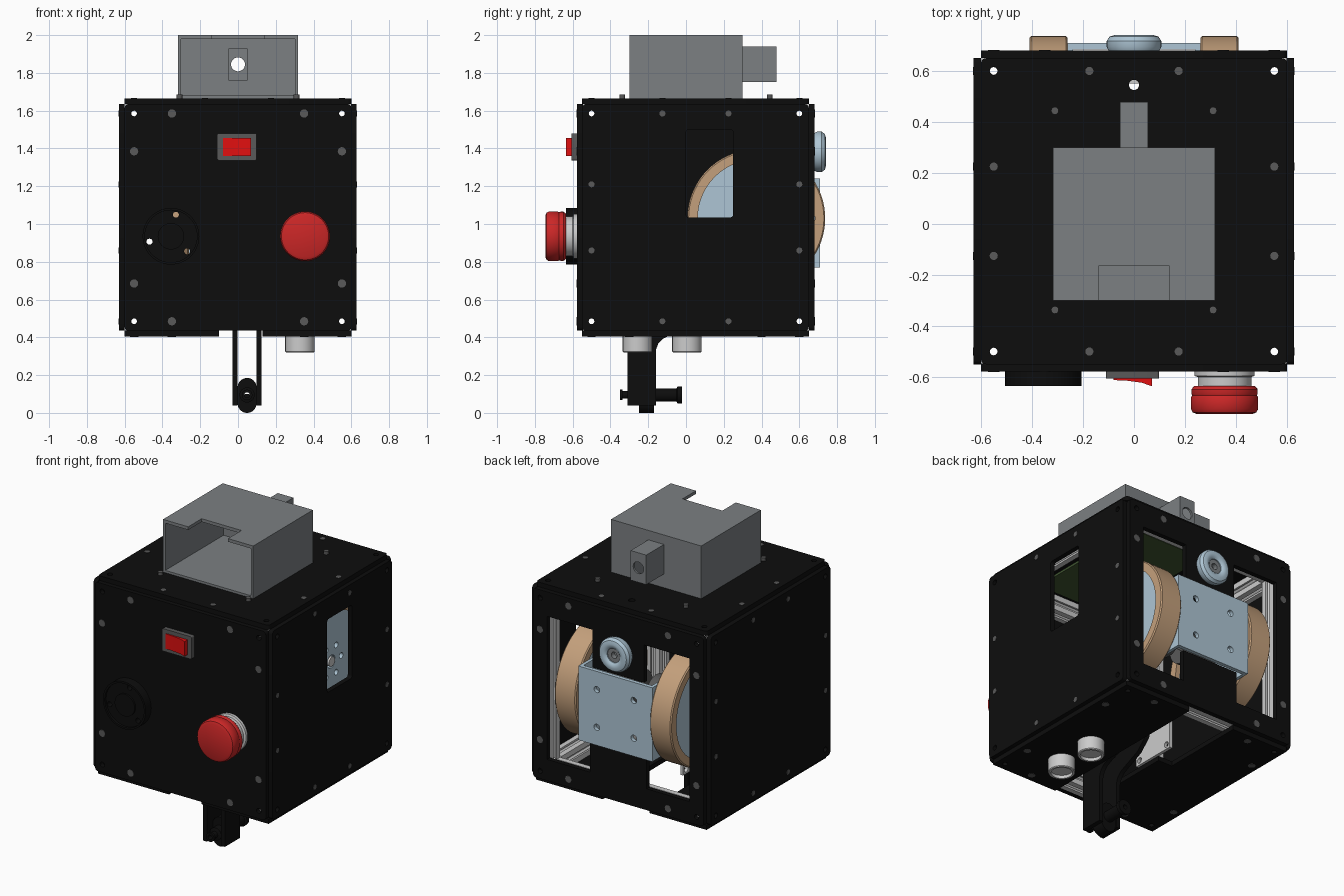
import bpy, bmesh
from math import sin, cos, pi, radians
from mathutils import Matrix

if "Cube" in bpy.data.objects:
    bpy.data.objects.remove(bpy.data.objects["Cube"])

CY, CZ = 0.05, 1.035          # body centre in y and z


def mat(name, r, g, b):
    m = bpy.data.materials.new(name)
    m.diffuse_color = (r, g, b, 1)
    m.use_nodes = True
    m.node_tree.nodes["Principled BSDF"].inputs["Base Color"].default_value = m.diffuse_color
    return m


BLACK = mat("black", .004, .004, .004)
RED = mat("red", .6, .02, .02)
BRIGHT = mat("bright_red", .75, .005, .005)
TAN = mat("tan", .55, .35, .2)
BLUE = mat("pale_blue", .42, .56, .66)
GREY = mat("grey", .2, .215, .225)
DARK = mat("dark_grey", .1, .1, .1)
SILVER = mat("silver", .55, .55, .55)
GREEN = mat("green", .05, .09, .03)
NAVY = mat("navy", .01, .01, .3)

# local (u, v, w) to world for a part whose w runs along the named axis
AXES = {'x': Matrix(((0, 0, 1), (1, 0, 0), (0, 1, 0))),
        'y': Matrix(((1, 0, 0), (0, 0, -1), (0, 1, 0))),
        'z': Matrix.Identity(3)}


def circ(u, v, r, n=24):
    return [(u + r * cos(2 * pi * i / n), v + r * sin(2 * pi * i / n)) for i in range(n)]


def rect(u0, u1, v0, v1):
    return [(u0, v0), (u1, v0), (u1, v1), (u0, v1)]


def rounded(u0, u1, v0, v1, r, n=8):
    pts = []
    for k, (u, v) in enumerate(rect(u0 + r, u1 - r, v0 + r, v1 - r)):
        for i in range(n + 1):
            a = pi + k * pi / 2 + i * pi / 2 / n
            pts.append((u + r * cos(a), v + r * sin(a)))
    return pts


def finish(name, bm, axis, t, m):
    bmesh.ops.remove_doubles(bm, verts=bm.verts, dist=1e-5)
    bmesh.ops.transform(bm, matrix=AXES[axis].to_4x4(), verts=bm.verts)
    bmesh.ops.translate(bm, vec=t, verts=bm.verts)
    bmesh.ops.recalc_face_normals(bm, faces=bm.faces)
    me = bpy.data.meshes.new(name)
    bm.to_mesh(me)
    me.materials.append(m)
    ob = bpy.data.objects.new(name, me)
    bpy.context.collection.objects.link(ob)
    return ob


def plate(name, loops, axis, lo, hi, m):
    """Flat shape with holes, filling lo..hi along the axis."""
    cu = bpy.data.curves.new(name, 'CURVE')
    cu.dimensions, cu.fill_mode, cu.extrude = '2D', 'BOTH', (hi - lo) / 2
    for loop in loops:
        s = cu.splines.new('POLY')
        s.points.add(len(loop) - 1)
        for p, (u, v) in zip(s.points, loop):
            p.co = (u, v, 0, 1)
        s.use_cyclic_u = True
    tmp = bpy.data.objects.new(name + "_tmp", cu)
    me = bpy.data.meshes.new_from_object(tmp)
    bm = bmesh.new()
    bm.from_mesh(me)
    bpy.data.objects.remove(tmp)
    t = [0, 0, 0]
    t['xyz'.index(axis)] = (lo + hi) / 2
    return finish(name, bm, axis, t, m)


def lathe(name, prof, axis, u, v, m, n=48):
    """Turned shape: (radius, world position along axis) about centre (u, v)."""
    sgn = -1 if axis == 'y' else 1
    bm = bmesh.new()
    vs = [bm.verts.new((r, 0, sgn * w)) for r, w in prof]
    es = [bm.edges.new(p) for p in zip(vs, vs[1:])]
    bmesh.ops.spin(bm, geom=vs + es, cent=(0, 0, 0), axis=(0, 0, 1), angle=2 * pi, steps=n)
    t = {'x': (0, u, v), 'y': (u, 0, v), 'z': (u, v, 0)}[axis]
    return finish(name, bm, axis, t, m)


def rod(name, r, lo, hi, axis, u, v, m):
    return lathe(name, [(0, lo), (r, lo), (r, hi), (0, hi)], axis, u, v, m, 32)


def corners(cu, cv, a=.55, b=.55):
    return [(cu + i * a, cv + j * b) for i in (-1, 1) for j in (-1, 1)]


# panels: square plates, corner holes and screws
def panel(name, axis, cu, cv, lo, hi, holes, gap, outlines=None):
    outlines = outlines or [rounded(cu - .6, cu + .6, cv - .6, cv + .6, .02, 3)]
    bores = [circ(u, v, .016, 16) for u, v in corners(cu, cv)]
    plate(name, outlines + bores + holes, axis, lo, hi, BLACK)
    pts = corners(cu, cv, gap, .55) + corners(cu, cv, .55, gap)
    r = .022 if gap > .3 else .016
    plate(name + "_screws", [circ(u, v, r, 16) for u, v in pts], axis, lo - .002, hi + .002, DARK)


port = [circ(-.355 + .117 * cos(radians(a)), .935 + .117 * sin(radians(a)), .016, 16)
        for a in (77, 194, 317)]
back_window = [(-.5, .57), (-.2, .57), (-.2, .77), (.2, .77), (.2, .57), (.5, .57),
               (.5, 1.48), (.18, 1.48), (.18, 1.24), (-.18, 1.24), (-.18, 1.48), (-.5, 1.48)]
panel("front_panel", 'y', 0, CZ, -.578, -.546, port, .35)
panel("back_panel", 'y', 0, CZ, .65, .68, [back_window], .35)
panel("right_panel", 'x', CY, CZ, .597, .627, [rounded(.0, .25, 1.035, 1.5, .015, 4)], .175)
panel("left_panel", 'x', CY, CZ, -.63, -.6, [], .175)
panel("top_panel", 'z', 0, CY, 1.635, 1.665, [circ(0, .545, .02)], .175)
SENSORS = [(.328, -.257), (.328, .005)]
panel("bottom_panel", 'z', 0, CY, .405, .435, [circ(u, v, .079) for u, v in SENSORS], .35,
      [rect(.13, .6, -.55, .65),
       [(-.6, -.55), (-.1, -.55), (-.1, .1), (-.2, .1), (-.2, .65), (-.6, .65)]])

# slotted extrusion frame
notch = [(-.05, -.05), (-.016, -.05), (-.016, -.038), (-.03, -.038), (-.013, -.02),
         (.013, -.02), (.03, -.038), (.016, -.038), (.016, -.05)]
for axis, (cu, cv), mid in (('x', (CY, CZ), 0), ('y', (0, CZ), CY), ('z', (0, CY), CZ)):
    for u, v in corners(cu, cv):
        prof = []
        for c, s in ((1, 0), (0, 1), (-1, 0), (0, -1)):
            prof += [(u + x * c - y * s, v + x * s + y * c) for x, y in notch]
        plate("frame_bar_" + axis, [prof, circ(u, v, .015, 12)], axis, mid - .5, mid + .5, SILVER)

# open-fronted housing on top, with notched roof and hollow tab behind
top = [(-.315, -.3), (-.14, -.3), (-.14, -.165), (.14, -.165), (.14, -.3), (.315, -.3),
       (.315, .3), (-.315, .3)]
plate("housing_roof", [top], 'z', 1.98, 2.0, GREY)
plate("housing_floor", [rect(-.315, .315, -.3, .3)], 'z', 1.665, 1.68, GREY)
for s in (-1, 1):
    plate("housing_side", [rect(-.3, .3, 1.665, 2.0)], 'x', s * .309 - .008, s * .309 + .008, GREY)
plate("housing_back", [rect(-.315, .315, 1.665, 2.0), rect(-.047, .047, 1.76, 1.93)],
      'y', .285, .3, GREY)
plate("tab_tube", [rect(-.055, .055, 1.752, 1.94), rect(-.047, .047, 1.76, 1.93)], 'y', .3, .47, GREY)
plate("tab_end", [rect(-.055, .055, 1.752, 1.94), circ(0, 1.845, .037)], 'y', .465, .478, GREY)
plate("housing_screws", [circ(s * .31, y, .015, 16) for s in (-1, 1) for y in (-.337, .444)],
      'z', 1.66, 1.685, DARK)

# rocker switch
plate("switch_bezel", [rounded(-.11, .098, 1.337, 1.48, .008, 3)], 'y', -.606, -.575, DARK)
plate("switch_rocker", [[(-.08, -.60), (-.08, -.612), (-.03, -.614), (.03, -.622), (.07, -.636), (.07, -.60)]],
      'z', 1.36, 1.455, BRIGHT)

# emergency stop button
lathe("stop_button", [(0, -.745), (.11, -.745), (.125, -.738), (.132, -.725), (.132, -.68), (.127, -.672),
                      (.13, -.664), (.13, -.648), (.12, -.636), (0, -.636)], 'y', .355, .935, RED)
lathe("stop_collar", [(.105, -.64), (.105, -.6), (.118, -.595), (.118, -.575), (0, -.575)],
      'y', .355, .935, SILVER)

# round port on the front
plate("port_rim", [circ(-.355, .935, .15, 48), circ(-.355, .935, .138, 48)], 'y', -.635, -.575, BLACK)
plate("port_disc", [circ(-.355, .935, .138, 48)] + port, 'y', -.62, -.575, BLACK)
rod("port_hub", .07, -.632, -.6, 'y', -.355, .935, BLACK)

# drive wheels with hubs and motors
WY, WZ = .372, 1.03
for s in (-1, 1):
    lathe("tyre", [(.31, s * .26), (.358, s * .26), (.365, s * .267), (.365, s * .403), (.358, s * .41),
                   (.31, s * .41), (.31, s * .26)], 'x', WY, WZ, TAN, 72)
    ring = [circ(WY + r * cos(k * pi / 3), WZ + r * sin(k * pi / 3), q, 16)
            for k in range(6) for r, q in ((.1, .018),)]
    lo, hi = sorted((s * .29, s * .395))
    plate("wheel_hub", [circ(WY, WZ, .311, 64), circ(WY, WZ, .04)] + ring, 'x', lo, hi, BLUE)
    rod("axle", .03, min(0, s * .4), max(0, s * .4), 'x', WY, WZ, SILVER)
    lo, hi = sorted((s * .05, s * .24))
    rod("motor", .11, lo, hi, 'x', WY, WZ, DARK)
    lo, hi = sorted((s * .24, s * .26))
    plate("bracket_side", [rect(.25, .705, .77, 1.24)], 'x', lo, hi, BLUE)
plate("bracket_plate", [rect(-.26, .26, .77, 1.24)] +
      [circ(u, v, .02, 16) for u, v in corners(0, 1.005, .13, .12)], 'y', .685, .71, BLUE)

# round ring knob on the back
lathe("knob_ring", [(.045, .67), (.045, .728), (.055, .737), (.075, .741), (.095, .735), (.107, .718),
                    (.107, .695), (.1, .68), (.045, .67)], 'y', 0, 1.382, BLUE)
lathe("knob_core", [(0, .69), (.02, .69), (.02, .722), (.046, .722), (.046, .68)], 'y', 0, 1.382, GREY)

# distance sensors in the floor
for u, v in SENSORS:
    lathe("sensor_can", [(0, .34), (.062, .34), (.062, .32), (.074, .32), (.078, .325), (.078, .46), (0, .46)],
          'z', u, v, SILVER)
plate("sensor_board", [rect(.235, .425, -.36, .11)], 'z', .455, .465, NAVY)

# forked arm below, with tool holder
arm = [(-.31, .04), (-.16, .04), (-.16, .33), (-.148, .365), (-.122, .393), (-.085, .41), (.03, .46),
       (.1, .53), (.12, .63), (-.02, .63), (-.08, .55), (-.2, .5), (-.31, .45)]
for x in (-.03, .097):
    plate("fork_arm", [arm], 'x', x, x + .028, BLACK)
plate("tool_holder", [rounded(-.002, .098, .005, .185, .0499), circ(.048, .095, .014)],
      'y', -.25, -.17, BLACK)
lathe("holder_base", [(.014, -.25), (.05, -.25), (.05, -.17), (.014, -.17)], 'y', .048, .05, BLACK)
lathe("tool_barrel", [(.014, -.35), (.028, -.35), (.028, -.335), (.02, -.335), (.02, -.3), (.04, -.295),
                      (.04, -.25), (.035, -.18), (.035, -.05), (.046, -.045), (.046, -.022),
                      (.014, -.022), (.014, -.35)], 'y', .048, .095, BLACK, 32)
rod("arm_motor", .1, .14, .3, 'x', .05, .6, SILVER)
rod("arm_shaft", .025, -.05, .14, 'x', .05, .6, SILVER)
plate("arm_mount", [rect(-.1, .2, .45, .75)] + [circ(u, v, .018, 16) for u, v in corners(.05, .6, .12, .12)],
      'x', -.12, -.1, SILVER)

# circuit board under the roof
plate("circuit_board", [rect(-.1, .42, -.35, .5)], 'z', 1.57, 1.585, GREEN)

for o in bpy.context.scene.objects:
    o.select_set(True)
    bpy.context.view_layer.objects.active = o
bpy.ops.object.shade_smooth_by_angle(angle=radians(32))
